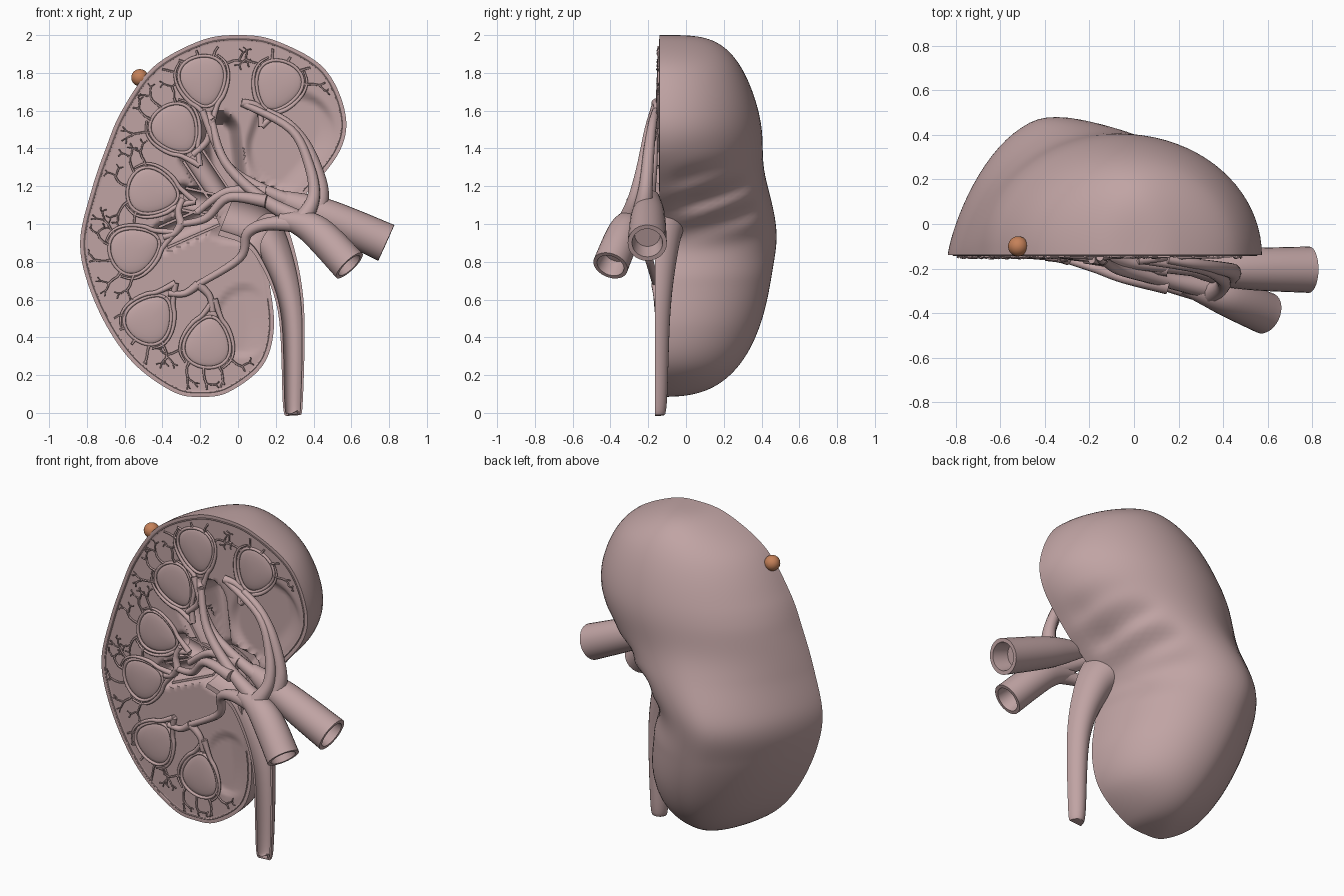
import bpy, bmesh, math, random
from mathutils import Vector, kdtree

if "Cube" in bpy.data.objects:
    bpy.data.objects.remove(bpy.data.objects["Cube"])
random.seed(4)
Y0 = -0.14  # cut plane
HUB = Vector((-0.05, 1.08))  # centre of the renal pelvis


def material(name, *col):
    m = bpy.data.materials.new(name)
    m.diffuse_color = (*col, 1)
    m.use_nodes = True
    m.node_tree.nodes["Principled BSDF"].inputs["Base Color"].default_value = m.diffuse_color
    return m


FLESH = material("flesh", .53, .37, .37)
COPPER = material("copper", .56, .22, .1)


def finish(bm, name, mat=FLESH):
    bmesh.ops.remove_doubles(bm, verts=bm.verts, dist=0.0004)
    bmesh.ops.recalc_face_normals(bm, faces=bm.faces)
    me = bpy.data.meshes.new(name)
    bm.to_mesh(me)
    bm.free()
    ob = bpy.data.objects.new(name, me)
    bpy.context.collection.objects.link(ob)
    me.materials.append(mat)
    bpy.ops.object.select_all(action='DESELECT')
    ob.select_set(True)
    bpy.context.view_layer.objects.active = ob
    bpy.ops.object.shade_smooth_by_angle(angle=math.radians(50))


def spline(pts, n, first=None, last=None):
    """Catmull-Rom through tuples of any length."""
    p = [first or pts[0], *pts, last or pts[-1]]
    out = []
    for i in range(1, len(p) - 2):
        for k in range(n):
            t = k / n
            out.append([b + t * (c - a + t * (2 * a - 5 * b + 4 * c - d + t * (3 * b - a - 3 * c + d))) / 2
                        for a, b, c, d in zip(*p[i - 1:i + 3])])
    return out + [list(pts[-1])]


def loft(bm, rings, closed=True):
    vs = [[bm.verts.new(c) for c in r] for r in rings]
    n = len(vs[0])
    for a, b in zip(vs, vs[1:]):
        for j in range(n if closed else n - 1):
            k = (j + 1) % n
            bm.faces.new((a[j], a[k], b[k], b[j]))
    if closed:
        bm.faces.new(vs[0])
        bm.faces.new(vs[-1])


def tube(bm, pts, sides=12, n=6, hollow=False):
    """Round tube through (x, y, z, radius); hollow opens the last end."""
    path = spline(pts, n) if n > 1 else pts
    ps = [Vector(p[:3]) for p in path]
    rings, u = [], Vector((.1, 1, .2))
    for i, p in enumerate(ps):
        t = (ps[min(i + 1, len(ps) - 1)] - ps[max(i - 1, 0)]).normalized()
        u = (u - t * u.dot(t)).normalized()
        w = t.cross(u)
        ring = lambda c, r: [c + (u * math.cos(a) + w * math.sin(a)) * r
                             for a in (math.tau * k / sides for k in range(sides))]
        rings.append(ring(p, path[i][3]))
    if hollow:
        r = path[-1][3]
        rings += [ring(p, r * .78), ring(p - t * r, r * .65)]
    loft(bm, rings)


def branch(bm, flat, y, r, y_end=-.16, r_end=.018):
    """Tapering vessel through (x, z) points, sinking to the cut face."""
    m = len(flat) - 1
    tube(bm, [(p[0], y + (y_end - y) * i / m, p[1], r + (r_end - r) * (i / m) ** .5)
              for i, p in enumerate(flat)])


def trough(bm, pts, y, deep=1, wall=.8):
    """Half pipe open to the front, through (x, z, radius)."""
    path = spline(pts, 8)
    arc = [k * math.pi / 14 for k in range(15)]
    prof = [(1, q) for q in arc] + [(wall, q) for q in reversed(arc)]
    rings = []
    for i, (x, z, r) in enumerate(path):
        a, b = path[max(i - 1, 0)], path[min(i + 1, len(path) - 1)]
        d = Vector((b[0] - a[0], b[1] - a[1])).normalized() * r
        rings.append([(x - d.y * s * math.cos(q), y + r * deep * s * math.sin(q), z + d.x * s * math.cos(q))
                      for s, q in prof])
    loft(bm, rings)


def smooth(t):
    t = max(0, min(1, t))
    return t * t * (3 - 2 * t)


# Kidney outline: height, left edge, right edge
levels = [(2, 0, 0), (1.97, -.2, .2), (1.83, -.45, .45), (1.6, -.615, .565), (1.4, -.7, .545), (1.18, -.775, .38),
          (.92, -.835, .13), (.7, -.8, .165), (.45, -.69, .19), (.25, -.54, .13), (.11, -.34, -.05), (.085, -.2, -.2)]
flip = lambda r: (r[0], r[2], r[1])
rows = spline(levels, 11, flip(levels[1]), flip(levels[-2]))
outline = [(r[1], r[0]) for r in rows] + [(r[2], r[0]) for r in rows[::-1]]
kd = kdtree.KDTree(len(outline))
for i, (x, z) in enumerate(outline):
    kd.insert((x, 0, z), i)
kd.balance()
edge = lambda x, z: kd.find((x, 0, z))[2]

# Pyramid centres; each tip points at the pelvis
SIZE = .13
pyramids = [Vector(p) for p in ((-.185, 1.755), (.21, 1.73), (-.33, 1.5), (-.45, 1.17), (-.545, .865),
                                (-.465, .5), (-.16, .375))]
tips = [p + (HUB - p).normalized() * SIZE * 1.25 for p in pyramids]

# Recesses in the cut face: two ends, radius, depth, softness of the edge
recess = [(HUB, HUB + Vector((.17, -.03)), .18, .22, .7),
          (HUB, Vector((-.1, 1.48)), .12, .18, .6),
          (Vector((.28, 1.4)), Vector((.3, 1.46)), .25, .03, .2),
          (Vector((.03, .45)), Vector((.04, .52)), .16, .015, .2)]
recess += [(HUB, t, .08, .14, .6) for t in tips[2:5]]


def front_y(x, z):
    e, d, p = edge(x, z), 0, Vector((x, z))
    for a, b, r, depth, soft in recess:
        t = max(0, min(1, (p - a).dot(b - a) / (b - a).length_squared))
        d = max(d, depth * smooth((r - (p - a.lerp(b, t)).length) / (r * soft)))
    return Y0 + .006 * smooth((e - .018) / .012) + d * smooth((e - .02) / .13)


# Kidney body: domed back, cut and hollowed front
bm = bmesh.new()
NB, NF = 40, 110
back, front = [], []
for z, xl, xr in rows:
    c, a = (xl + xr) / 2, (xr - xl) / 2
    s = max(0, 1 - ((z - 1.0425) / .9575) ** 2)
    h = (.645 - .04 * z) * s ** (.25 if z > 1.0425 else .36) - .03 * math.exp(-((z - 1.3) / .17) ** 2)
    h += .015 * math.exp(-((z - .93) / .15) ** 2)
    lean = .55 * smooth((1.5 - z) / .5)  # flatter outer flank low down
    line = []
    for k in range(NB + 1):
        q = math.pi * k / NB
        # puckered folds beside the hilum
        f = smooth((q - 1.9) * 2) * smooth((math.pi - q) * 3) * math.exp(-((z - 1.12) / .14) ** 2)
        fold = f * (.035 + .025 * math.sin(z * 40 + q * 7))
        bulge = abs(math.sin(q)) ** (1 + lean * smooth(math.cos(q) * 3))
        line.append((c - a * math.cos(q) - fold, Y0 + h * bulge, z))
    back.append(line)
    xs = [xl + (xr - xl) * k / NF for k in range(NF + 1)]
    front.append([(x, front_y(x, z) if 0 < k < NF else Y0, z) for k, x in enumerate(xs)])
loft(bm, back, False)
loft(bm, front, False)
finish(bm, "kidney_body")

# Ureter widening into the pelvis
bm = bmesh.new()
trough(bm, [(*HUB, .15), (.08, 1.02, .14), (.19, .87, .105), (.28, .55, .07), (.29, .04, .052), (.29, 0, .03)],
       -.165, 1.2)
finish(bm, "ureter")

# Cups leading from the pelvis to the middle pyramids
bm = bmesh.new()
for t in tips[2:5]:
    trough(bm, [(*HUB.lerp(t, f), .065) for f in (.2, .6, 1)], -.11)
finish(bm, "calyx_cups")

# Pyramids with looping vessels and outward twigs
domes, loops, twigs = bmesh.new(), bmesh.new(), bmesh.new()


def twig(x, z, ang, length, r, depth):
    pts = [(x, Y0 - .004, z, r)]
    for _ in range(3):
        ang += random.uniform(-.4, .4)
        x += math.cos(ang) * length / 3
        z += math.sin(ang) * length / 3
        if edge(x, z) < .035 or any((p - Vector((x, z))).length < SIZE for p in pyramids):
            break
        pts.append((x, Y0 - random.uniform(.002, .014), z, r * .8))
    if len(pts) > 1:
        tube(twigs, pts, 5, 1)
        if depth:
            for turn in (-.75, .7):
                twig(x, z, ang + turn, length * .55, r * .75, depth - 1)


for p in pyramids:
    u = (HUB - p).normalized()

    def at(q, scale, y, shift=0):
        a = SIZE * math.cos(q) * scale + shift
        b = SIZE * .88 * math.sin(q) * scale * (1 - .28 * math.cos(q))
        return (p.x + u.x * a - u.y * b, y, p.y + u.y * a + u.x * b)

    loft(domes, [[at(k * math.pi / 16, math.cos(t * .29) + .02, Y0 + .01 - .018 * math.sin(t * .29))
                  for k in range(32)] for t in range(6)])
    tube(loops, [(*at(k * math.pi / 12, 1.04, Y0), .009) for k in range(25)], 8, 2)
    for side in (1, -1):
        arm = [(*at(side * (.5 + .4 * k), 1.2, Y0 - .006), .013 - .0016 * k) for k in range(6)]
        tube(loops, [(*at(0, 1, Y0 - .012, .1), .018)] + arm, 8, 3)
    for k in range(-2, 3):
        x, _, z = at(math.pi + k * .55, 1.08, 0)
        twig(x, z, math.atan2(z - p.y, x - p.x), .085, .008, 2)
finish(domes, "pyramids")
finish(loops, "pyramid_vessels")
finish(twigs, "cortex_twigs")

# Capsule line just inside the rim, left open at the hilum
bm = bmesh.new()
rim, n = [], len(outline)
start = min(range(n // 2, n), key=lambda i: abs(outline[i][1] - 1.16))
for j in range(0, n - 22, 3):
    a, b, c = [Vector(outline[(start + j + o) % n]) for o in (-3, 0, 3)]
    d = (c - a).normalized() * .024
    rim.append((b.x - d.y, Y0 + .001, b.y + d.x, .004))
tube(bm, rim, 6, 2)
finish(bm, "capsule_line")

# Artery: open trunk and branches
bm = bmesh.new()
tube(bm, [(.22, -.18, 1.14, .04), (.45, -.2, 1.05, .088), (.785, -.205, .9, .104)], 28, 10, True)
branch(bm, [(.35, 1.09), (.1, 1.2), (-.07, 1.33), (-.19, 1.6)], -.2, .045)
branch(bm, [(.15, 1.17), (-.06, 1.17), (-.22, 1.06)], -.2, .036)
branch(bm, [(.42, 1.06), (.44, 1.2), (.37, 1.4), (.27, 1.53), (.15, 1.6)], -.23, .055)
finish(bm, "renal_artery")

# Vein: open trunk, branches, and feeders to the pyramid tips
bm = bmesh.new()
tube(bm, [(.22, -.28, 1.03, .035), (.4, -.32, .97, .085), (.59, -.4, .78, .095)], 28, 10, True)
hubs = [(.02, 1.64), (-.14, 1.55), (-.3, 1), (-.21, .68)]
branch(bm, [(.34, 1.02), (.4, 1.14), (.38, 1.3), (.28, 1.5), hubs[0]], -.31, .05)
branch(bm, [(.35, 1.01), (.12, 1.14), (-.07, 1.33), hubs[1]], -.29, .052)
branch(bm, [(.15, 1.12), (-.05, 1.14), (-.17, 1.03), hubs[2]], -.28, .036)
branch(bm, [(.34, 1), (.16, 1), (.05, .95), (.01, .82), hubs[3]], -.31, .052)
for t in tips:
    h = min((Vector(h) for h in hubs), key=lambda h: (h - t).length)
    bend = Vector((h.y - t.y, t.x - h.x)) * .15
    branch(bm, [h, h.lerp(t, .5) + bend, t], -.16, .024, -.15, .016)
finish(bm, "renal_vein")

# Small bead on the upper rim
bm = bmesh.new()
bmesh.ops.create_uvsphere(bm, u_segments=24, v_segments=16, radius=.045)
bmesh.ops.translate(bm, verts=bm.verts, vec=(-.52, -.1, 1.775))
finish(bm, "bead", COPPER)
